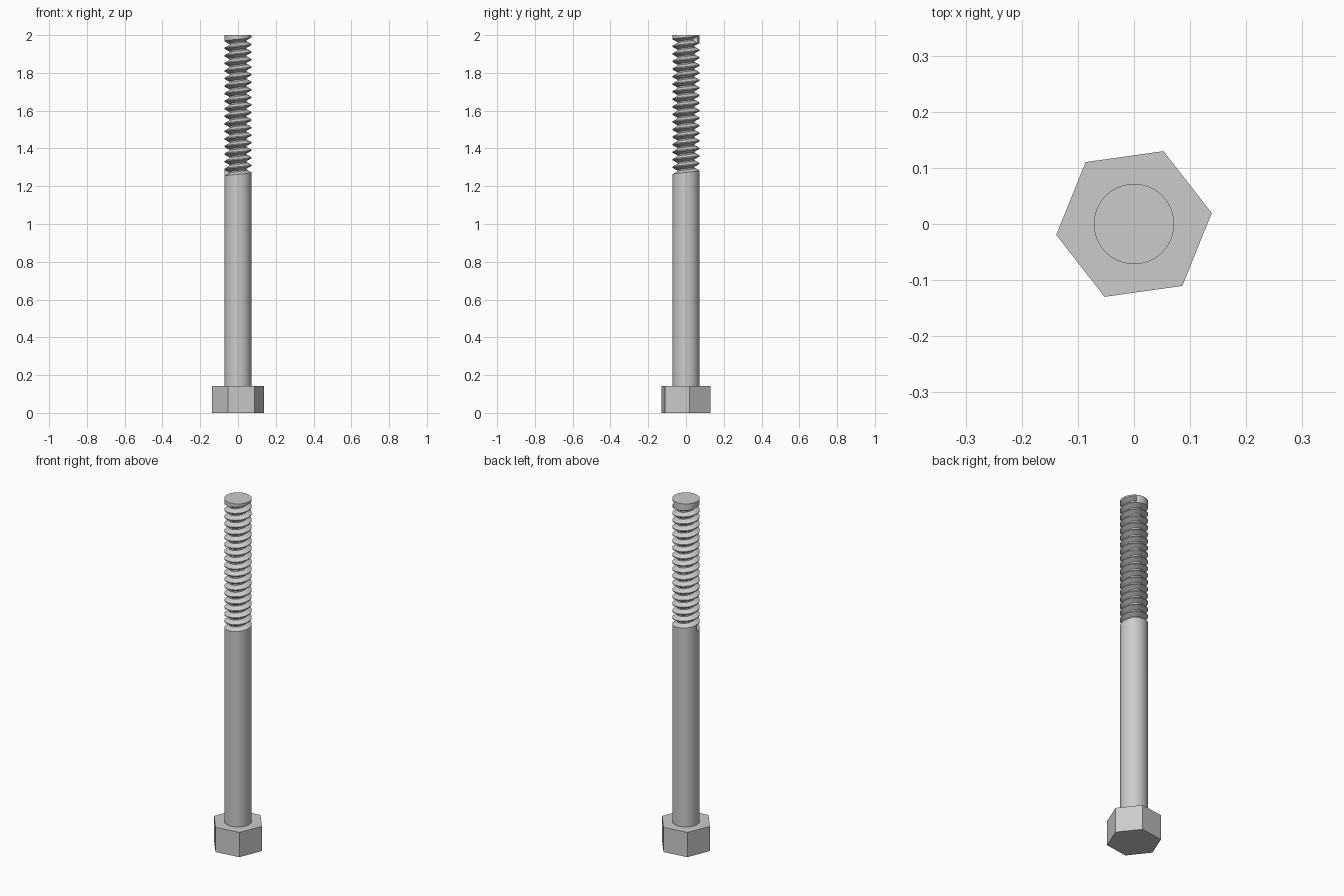
import bpy, bmesh
from math import cos, sin, tau, pi, radians

old = bpy.data.objects.get("Cube")
if old:
    bpy.data.objects.remove(old, do_unlink=True)

STEEL = (0.6, 0.6, 0.6, 1)
steel = bpy.data.materials.new("grey steel")
steel.use_nodes = True
steel.diffuse_color = STEEL
steel.node_tree.nodes["Principled BSDF"].inputs["Base Color"].default_value = STEEL


def make_object(name, bm):
    bmesh.ops.recalc_face_normals(bm, faces=bm.faces)
    mesh = bpy.data.meshes.new(name)
    bm.to_mesh(mesh)
    bm.free()
    mesh.materials.append(steel)
    obj = bpy.data.objects.new(name, mesh)
    bpy.context.collection.objects.link(obj)
    return obj


# Hexagonal head, turned slightly about the axis
HEAD_R, HEAD_H = 0.14, 0.142
bm = bmesh.new()
ring = [bm.verts.new((HEAD_R * cos(a), HEAD_R * sin(a), 0))
        for a in (radians(8) + tau * i / 6 for i in range(6))]
base = bm.faces.new(ring)
side = bmesh.ops.extrude_face_region(bm, geom=[base], use_keep_orig=True)
top = [v for v in side["geom"] if isinstance(v, bmesh.types.BMVert)]
bmesh.ops.translate(bm, verts=top, vec=(0, 0, HEAD_H))
make_object("hex_head", bm)

# Shank with a right-handed helical V groove cut into its upper part
R, ROOT, TOP = 0.0715, 0.046, 2.0
PITCH, START, TURNS, SEG = 0.04, 1.253, 18, 72
RUNOUT = 0.66                      # part of the last turn that is grooved
GROOVE = [(R, 0.0), (ROOT, 0.014), (ROOT, 0.021), (R, 0.035)]


def column(t):
    """Radius and height down one side of the shank, t turns round."""
    points = [(R, HEAD_H - 0.02)]
    for k in range(TURNS):
        solid = k == TURNS - 1 and t > RUNOUT
        for r, dz in GROOVE:
            z = min(START + PITCH * (k + t) + dz, TOP)
            points.append((R if solid else r, z))
    return points + [(R, TOP)]


bm = bmesh.new()
grid = []
for j in range(SEG + 1):
    a = pi + tau * j / SEG
    grid.append([bm.verts.new((r * cos(a), r * sin(a), z))
                 for r, z in column(j / SEG)])
for c, d in zip(grid, grid[1:]):
    for i in range(len(c) - 1):
        bm.faces.new((c[i], d[i], d[i + 1], c[i + 1]))
# Each turn joins the next one at the seam; the ends are then closed
bmesh.ops.remove_doubles(bm, verts=bm.verts, dist=0.00002)
bmesh.ops.holes_fill(bm, edges=[e for e in bm.edges if e.is_boundary], sides=0)
shank = make_object("threaded_shank", bm)

bpy.ops.object.select_all(action="DESELECT")
shank.select_set(True)
bpy.context.view_layer.objects.active = shank
bpy.ops.object.shade_smooth_by_angle(angle=radians(30))
